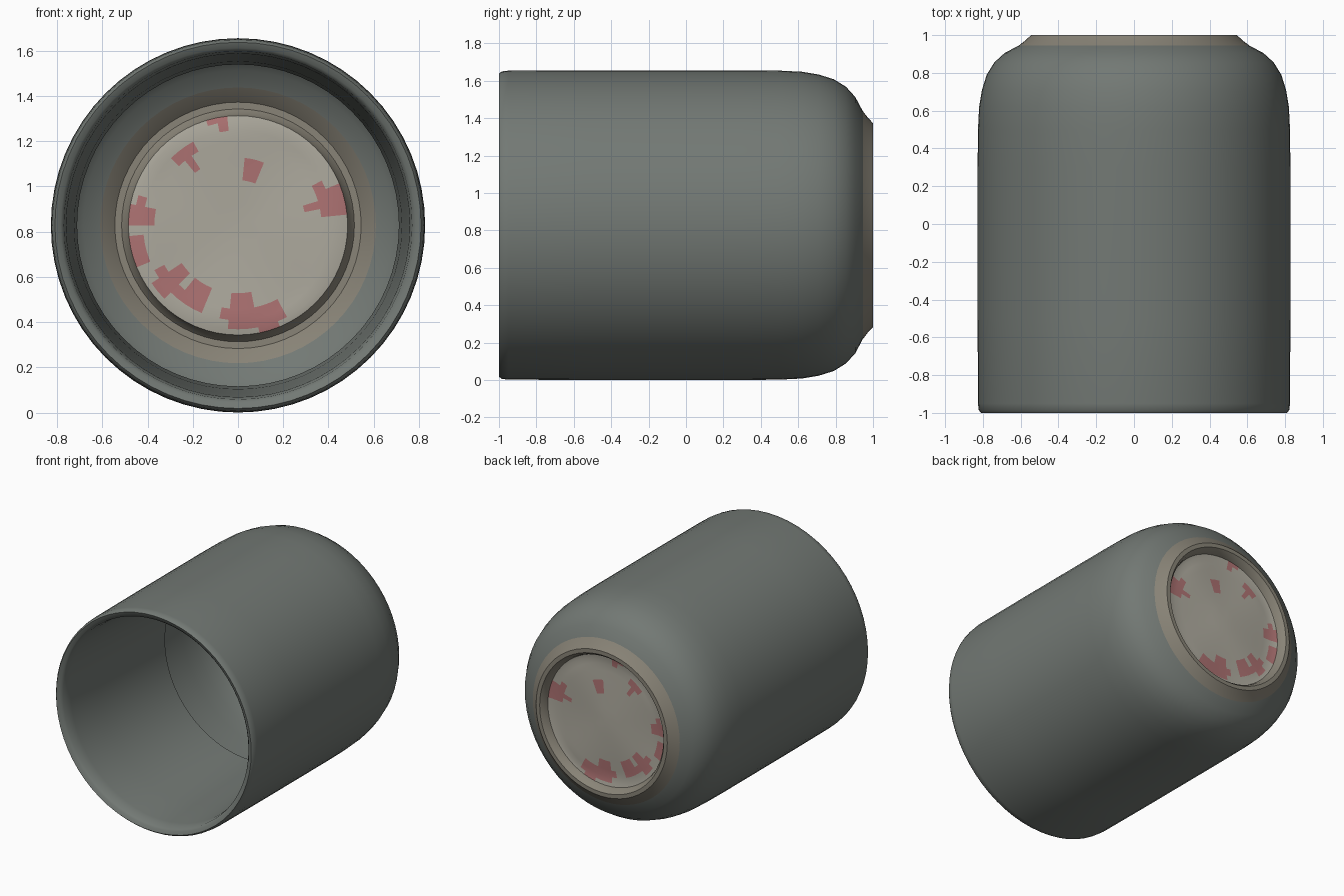
import bpy, bmesh, math
from math import sin, cos, tau

if "Cube" in bpy.data.objects:
    bpy.data.objects.remove(bpy.data.objects["Cube"])

R = 0.828      # outer radius, also the height of the axis above the ground
SEG = 64


def material(name, rgb):
    m = bpy.data.materials.new(name)
    m.diffuse_color = (*rgb, 1)
    m.use_nodes = True
    m.node_tree.nodes["Principled BSDF"].inputs["Base Color"].default_value = m.diffuse_color
    return m


green_grey = material("green_grey", (0.17, 0.19, 0.175))
tan = material("tan_grey", (0.25, 0.23, 0.185))
cream = material("cream", (0.42, 0.40, 0.34))
pink = material("faded_red", (0.42, 0.17, 0.17))


def lathe(name, profile, mats):
    """Revolve (radius, y) points round the lengthwise axis; radius 0 closes the end."""
    bm = bmesh.new()
    rings = []
    for r, y in profile:
        n = 1 if r == 0 else SEG
        rings.append([bm.verts.new((r * cos(tau * i / SEG), y, R + r * sin(tau * i / SEG)))
                      for i in range(n)])
    for a, b in zip(rings, rings[1:]):
        for i in range(SEG):
            j = (i + 1) % SEG
            if len(b) == 1:
                bm.faces.new((a[i], b[0], a[j]))
            else:
                bm.faces.new((a[i], b[i], b[j], a[j]))
    me = bpy.data.meshes.new(name)
    bm.to_mesh(me)
    bm.free()
    for m in mats:
        me.materials.append(m)
    ob = bpy.data.objects.new(name, me)
    bpy.context.collection.objects.link(ob)
    bpy.ops.object.select_all(action='DESELECT')
    ob.select_set(True)
    bpy.context.view_layer.objects.active = ob
    bpy.ops.object.shade_smooth_by_angle(angle=math.radians(40))
    return ob


# Cup body: inner liner ending part-way down, rim, outer wall, rounded shoulder
lathe("cup_body", [
    (0.712, 0.15), (0.725, -0.2), (0.745, -0.6), (0.76, -0.9), (0.77, -0.975),
    (0.785, -0.99), (0.81, -1.0), (0.822, -0.985), (0.826, -0.95),
    (0.828, -0.5), (0.828, 0.3), (0.826, 0.5), (0.82, 0.62), (0.805, 0.71),
    (0.78, 0.79), (0.74, 0.855), (0.685, 0.905), (0.61, 0.945)], [green_grey])

# Raised foot ring round the base
lathe("foot_ring", [(0.61, 0.945), (0.575, 0.972), (0.545, 1.0), (0.515, 1.0),
                    (0.495, 0.975), (0.485, 0.945)], [tan])

# Recessed base panel, slightly uneven, with faded red patches near its edge
panel = lathe("base_panel", [(0.485, 0.945), (0.46, 0.94), (0.42, 0.94), (0.37, 0.942),
                             (0.3, 0.945), (0.2, 0.945), (0.1, 0.945), (0, 0.945)],
              [cream, pink])
patches = [(-0.47, 0.7, 0.08), (-0.43, 0.88, 0.06), (-0.3, 0.58, 0.07), (-0.18, 0.52, 0.06),
           (0.02, 0.44, 0.08), (0.12, 0.43, 0.07), (0.4, 0.93, 0.08),
           (0.07, 1.09, 0.05), (-0.22, 1.13, 0.05), (-0.08, 1.3, 0.05)]
for f in panel.data.polygons:
    c = f.center
    if any(math.hypot(c.x - x, c.z - z) < r for x, z, r in patches):
        f.material_index = 1
for v in panel.data.vertices:
    if math.hypot(v.co.x, v.co.z - R) < 0.45:
        v.co.y += 0.006 * sin(9 * v.co.x + 2) * cos(8 * v.co.z)
